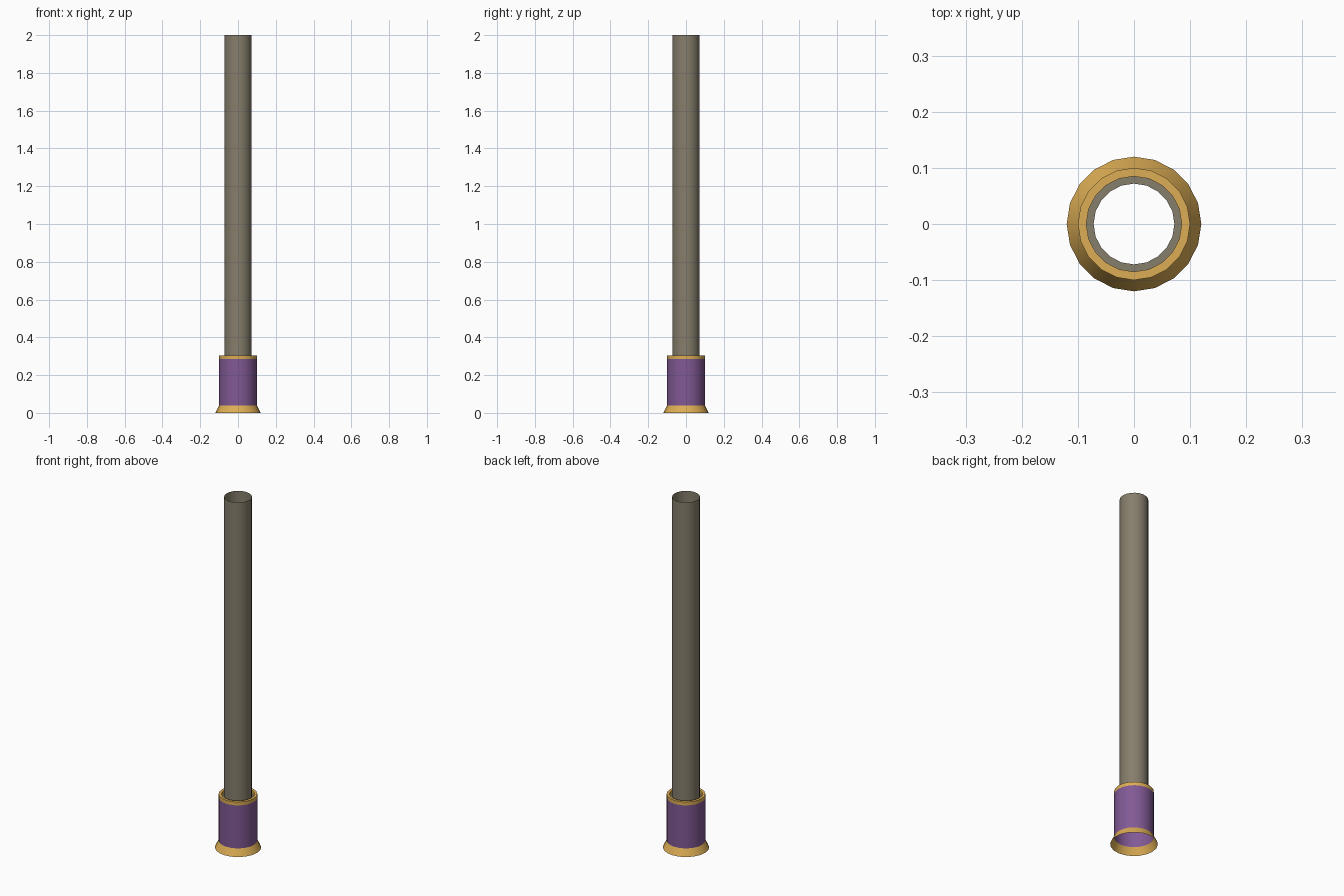
import bpy, bmesh, math

if "Cube" in bpy.data.objects:
    bpy.data.objects.remove(bpy.data.objects["Cube"])

SIDES = 20

def material(name, color):
    m = bpy.data.materials.new(name)
    m.diffuse_color = (*color, 1)
    m.use_nodes = True
    m.node_tree.nodes["Principled BSDF"].inputs["Base Color"].default_value = m.diffuse_color
    return m

def lathe(name, profile, mat):
    """Open surface of revolution from (radius, z) points, outside of the wall facing out."""
    bm = bmesh.new()
    rings = [[bm.verts.new((r * math.cos(2 * math.pi * i / SIDES),
                            r * math.sin(2 * math.pi * i / SIDES), z))
              for i in range(SIDES)] for r, z in profile]
    for a, b in zip(rings, rings[1:]):
        for i in range(SIDES):
            j = (i + 1) % SIDES
            bm.faces.new((a[i], a[j], b[j], b[i]))
    me = bpy.data.meshes.new(name)
    bm.to_mesh(me)
    bm.free()
    me.materials.append(mat)
    ob = bpy.data.objects.new(name, me)
    bpy.context.collection.objects.link(ob)
    bpy.context.view_layer.objects.active = ob
    ob.select_set(True)
    bpy.ops.object.shade_smooth_by_angle(angle=math.radians(25))
    ob.select_set(False)
    return ob

gold = material("gold", (0.72, 0.42, 0.09))
purple = material("purple", (0.22, 0.10, 0.30))
stone = material("pole_grey", (0.24, 0.21, 0.15))

# Flared foot
lathe("flared_foot", [(0.12, 0), (0.10, 0.04)], gold)
# Coloured sleeve
lathe("sleeve", [(0.10, 0.04), (0.10, 0.285)], purple)
# Rim with recessed inner lip
lathe("sleeve_rim", [(0.10, 0.285), (0.10, 0.305), (0.085, 0.305), (0.085, 0.285)], gold)
# Hollow pole with the small ledge it rises from
lathe("pole", [(0.085, 0.285), (0.072, 0.285), (0.072, 2.0)], stone)
